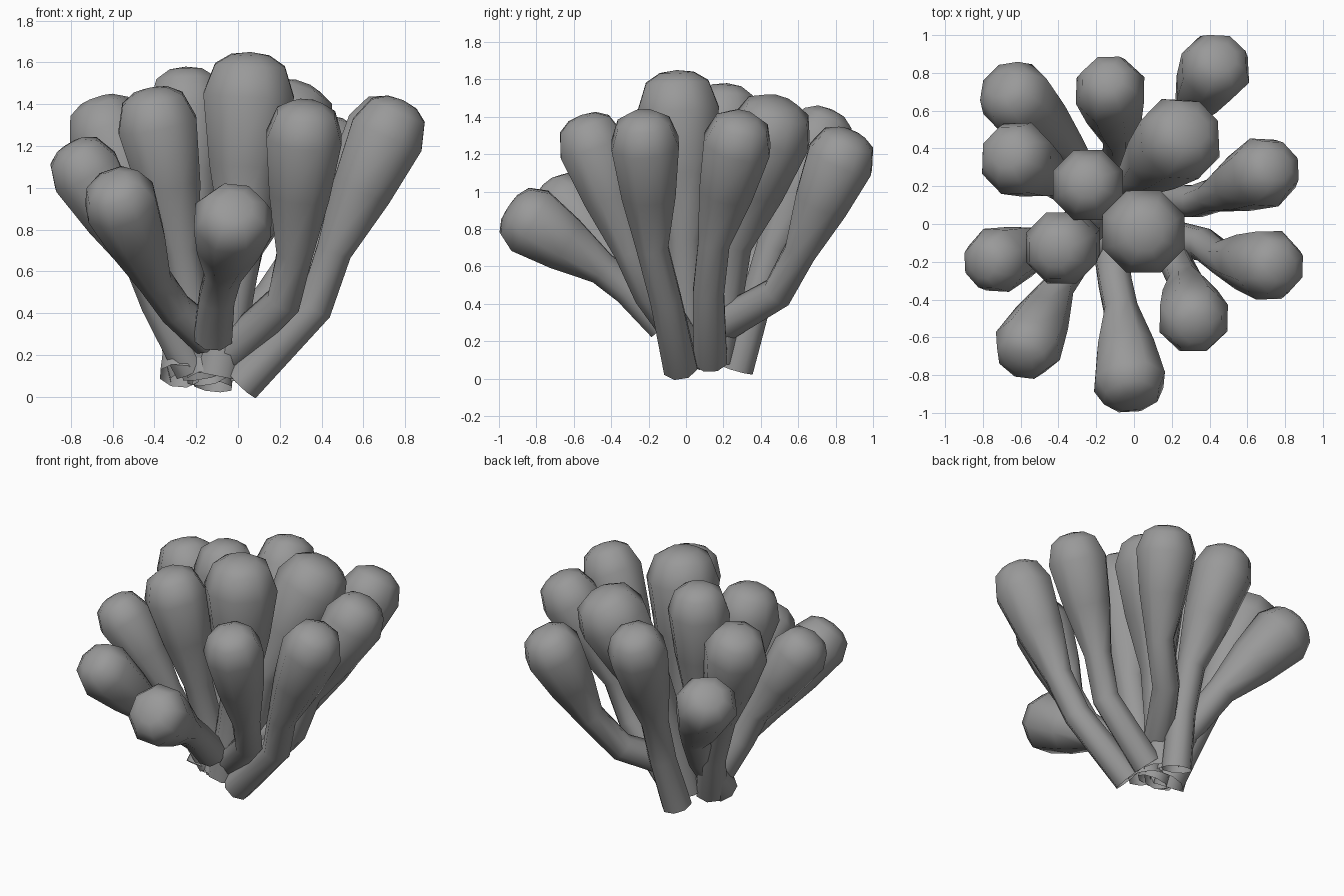
import bpy, bmesh, math
from mathutils import Vector

cube = bpy.data.objects.get("Cube")
if cube:
    bpy.data.objects.remove(cube)

grey = bpy.data.materials.new("stone_grey")
grey.use_nodes = True
COLOUR = (0.32, 0.32, 0.32, 1)
grey.diffuse_color = COLOUR
grey.node_tree.nodes["Principled BSDF"].inputs["Base Color"].default_value = COLOUR

SIDES = 8
# position along the club (neck to tip) and share of the full radius
CLUB = [(0.4, 0.8), (0.77, 1.0), (0.93, 0.77), (0.985, 0.42)]


def branch(name, radius, base, knee, neck, tip):
    """Open tube that bends at the knee and swells into a rounded club."""
    base, knee, neck, tip = map(Vector, (base, knee, neck, tip))
    rings = [(base, 0.5), (knee, 0.46), (neck, 0.47)]
    rings += [(neck.lerp(tip, t), share) for t, share in CLUB]
    points = [p for p, _ in rings] + [tip]
    bm = bmesh.new()
    loops = []
    for i, (p, share) in enumerate(rings):
        before = (p - points[i - 1]).normalized() if i else Vector()
        after = (points[i + 1] - p).normalized()
        turn = Vector((0, 0, 1)).rotation_difference((before + after).normalized())
        loops.append([])
        for k in range(SIDES):
            a = math.tau * (k + 0.5) / SIDES
            spoke = Vector((math.cos(a), math.sin(a), 0)) * radius * share
            loops[-1].append(bm.verts.new(p + turn @ spoke))
    for low, high in zip(loops, loops[1:]):
        for k in range(SIDES):
            n = (k + 1) % SIDES
            bm.faces.new((low[k], low[n], high[n], high[k]))
    top = bm.verts.new(tip)
    for k in range(SIDES):
        bm.faces.new((loops[-1][k], loops[-1][(k + 1) % SIDES], top))
    for f in bm.faces:
        f.smooth = True
    mesh = bpy.data.meshes.new(name)
    bm.to_mesh(mesh)
    bm.free()
    mesh.materials.append(grey)
    bpy.context.collection.objects.link(bpy.data.objects.new(name, mesh))


# Inner, tallest branches
branch("centre_branch", .235, (-.1, 0, .1), (-.04, 0, .4), (.02, -.01, .75), (.06, -.05, 1.65))
branch("inner_back_left_branch", .235, (-.1, .15, .1), (-.05, .2, .4), (.02, .25, .72), (.31, .51, 1.49))
branch("inner_back_right_branch", .2, (-.15, 0, .09), (-.2, .12, .4), (-.22, .16, .75), (-.25, .22, 1.58))
branch("inner_front_right_branch", .205, (-.17, .05, .1), (-.22, 0, .4), (-.27, -.05, .7), (-.42, -.15, 1.48))

# Left side branches
branch("front_left_branch", .195, (-.05, 0, .2), (.22, -.2, .46), (.27, -.3, .68), (.33, -.56, 1.41))
branch("left_front_branch", .195, (.02, -.03, .06), (.37, -.11, .43), (.46, -.18, .7), (.79, -.23, 1.42))
branch("left_back_branch", .195, (0, .13, .1), (.33, .12, .46), (.42, .15, .73), (.77, .31, 1.41))

# Back branches
branch("back_left_branch", .195, (-.06, .16, .27), (.15, .49, .46), (.3, .61, .68), (.47, .89, 1.32))
branch("back_branch", .195, (-.12, .27, .05), (-.08, .37, .4), (-.08, .46, .7), (-.14, .78, 1.44))
branch("back_right_branch", .2, (-.28, 0, .1), (-.25, .2, .39), (-.36, .42, .64), (-.71, .75, 1.14))

# Right side branches
branch("right_back_branch", .205, (-.23, .06, .1), (-.32, .18, .4), (-.43, .24, .7), (-.68, .38, 1.43))
branch("right_front_branch", .18, (-.22, .02, .13), (-.39, -.05, .45), (-.46, -.1, .63), (-.81, -.22, 1.21))

# Front branches, the lowest
branch("front_right_branch", .185, (-.14, -.05, .28), (-.3, -.18, .42), (-.4, -.33, .56), (-.61, -.74, 1.04))
branch("front_branch", .2, (-.12, -.12, .29), (-.1, -.31, .48), (-.07, -.45, .59), (-.01, -.95, .92))
